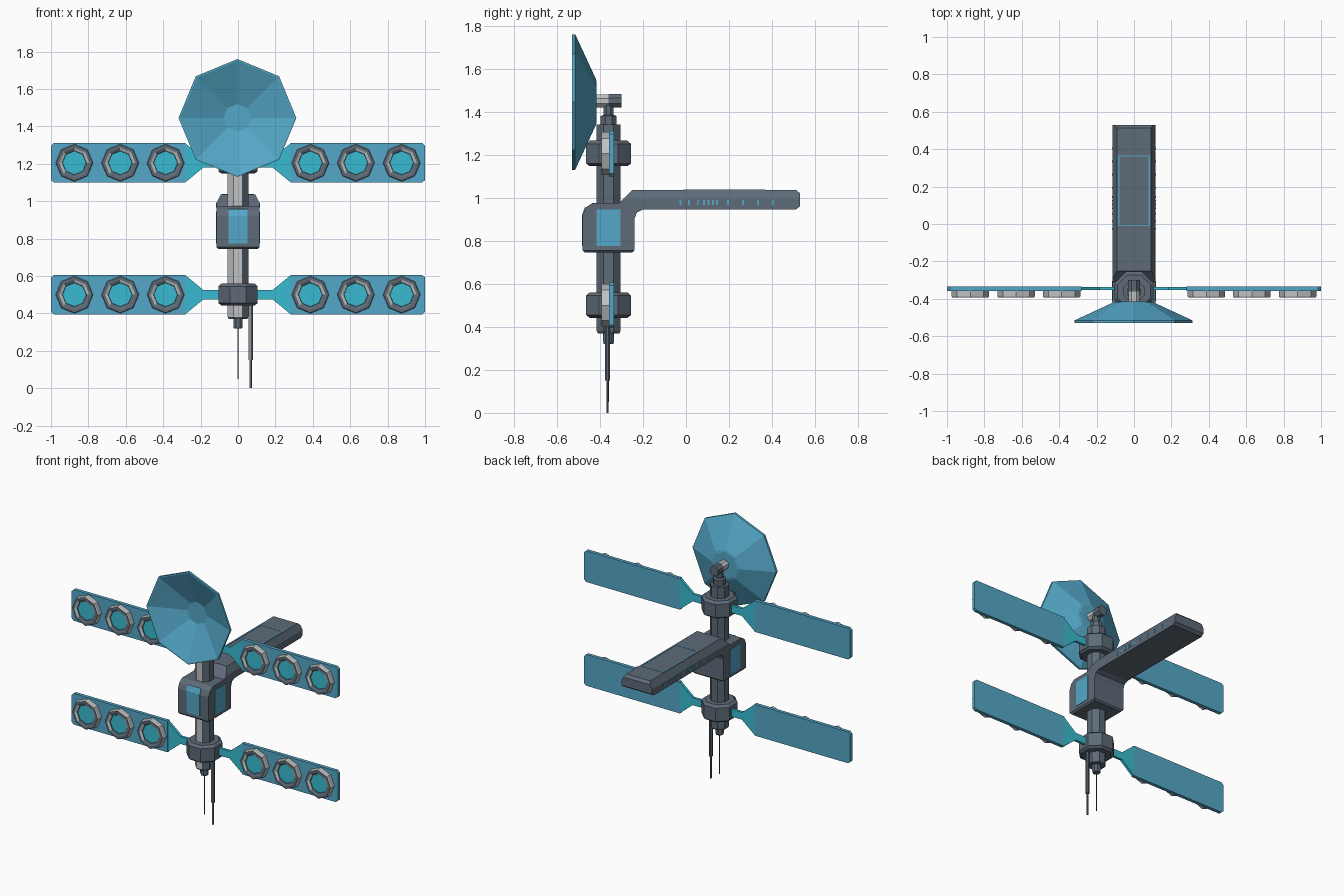
import bpy, bmesh, math
from mathutils import Matrix, Vector

if "Cube" in bpy.data.objects:
    bpy.data.objects.remove(bpy.data.objects["Cube"])

AX = -0.36  # y of the mast axis


def material(name, rgb):
    m = bpy.data.materials.new(name)
    m.diffuse_color = (*rgb, 1)
    m.use_nodes = True
    m.node_tree.nodes["Principled BSDF"].inputs["Base Color"].default_value = m.diffuse_color
    return m


DARK = material("dark grey", (0.11, 0.145, 0.185))
LIGHT = material("light grey", (0.53, 0.54, 0.55))
BLUE = material("panel blue", (0.09, 0.39, 0.58))
CYAN = material("bright cyan", (0.04, 0.50, 0.64))


def finish(name, bm, mats):
    bmesh.ops.recalc_face_normals(bm, faces=bm.faces)
    me = bpy.data.meshes.new(name)
    bm.to_mesh(me)
    bm.free()
    for m in mats:
        me.materials.append(m)
    ob = bpy.data.objects.new(name, me)
    bpy.context.collection.objects.link(ob)
    return ob


def lathe(name, profile, loc, mats, n=8, flat=True, forward=False, rule=None):
    """Turned part from (radius, height); flat puts faces on the axes,
    forward points the part at -y; rule(segment, side) picks the material."""
    bm = bmesh.new()
    phase = math.pi / n if flat else 0
    rings = [[bm.verts.new((r * math.cos(phase + 2 * math.pi * i / n),
                            r * math.sin(phase + 2 * math.pi * i / n), z))
              for i in range(n)] for r, z in profile]
    for s, (a, b) in enumerate(zip(rings, rings[1:])):
        for i in range(n):
            j = (i + 1) % n
            f = bm.faces.new((a[i], a[j], b[j], b[i]))
            f.material_index = rule(s, i) if rule else 0
    bm.faces.new(rings[0])
    cap = bm.faces.new(rings[-1])
    cap.material_index = rule(len(rings) - 1, -1) if rule else 0
    mat = Matrix.Translation(loc)
    if forward:
        mat = mat @ Matrix.Rotation(math.pi / 2, 4, 'X')
    bm.transform(mat)
    return finish(name, bm, mats)


def prism(pts, a, b, place):
    """Extrude a 2D outline from a to b; place(u, v, w) gives the 3D point."""
    bm = bmesh.new()
    lo = [bm.verts.new(place(u, v, a)) for u, v in pts]
    hi = [bm.verts.new(place(u, v, b)) for u, v in pts]
    bm.faces.new(lo)
    bm.faces.new(hi)
    for i in range(len(pts)):
        j = (i + 1) % len(pts)
        bm.faces.new((lo[i], lo[j], hi[j], hi[i]))
    return bm


def box(name, x0, x1, y0, y1, z0, z1, mat):
    bm = prism([(x0, y0), (x1, y0), (x1, y1), (x0, y1)], z0, z1,
               lambda u, v, w: (u, v, w))
    return finish(name, bm, [mat])


# mast: light front strip, dark elsewhere
K = 1 / math.cos(math.pi / 8)
lathe("mast", [(0.05 * K, 0.37), (0.055 * K, 0.38), (0.055 * K, 1.34)], (0, AX, 0),
      [DARK, LIGHT], rule=lambda s, i: 1 if i in (4, 5) and s == 1 else 0)
lathe("mast_cap", [(0.04, 1.34), (0.04, 1.38), (0.025, 1.385), (0.025, 1.44)],
      (0, AX, 0), [DARK])
lathe("mast_foot", [(0.024, 0.32), (0.027, 0.33), (0.027, 0.375)], (0, AX, 0), [DARK])

# antennas below
lathe("thin_antenna", [(0.003, 0.05), (0.003, 0.33)], (0, AX, 0), [DARK], n=6)
lathe("long_antenna", [(0.006, 0.0), (0.006, 0.15), (0.012, 0.15), (0.012, 0.46)],
      (0.068, AX - 0.005, 0), [DARK, LIGHT], rule=lambda s, i: 1 if i in (4, 5) else 0)

# dish and its mount
lathe("dish_mount_front", [(0.032, 0.36), (0.032, 0.43)], (0, 0, 1.45), [LIGHT],
      forward=True)
lathe("dish_mount_back", [(0.034, 0.30), (0.034, 0.36)], (0, 0, 1.45), [DARK],
      forward=True)
lathe("dish", [(0.09, 0.415), (0.105, 0.418), (0.315, 0.515), (0.315, 0.53),
               (0.306, 0.53), (0.075, 0.435)], (-0.003, 0, 1.445), [BLUE],
      flat=False, forward=True)

# body with rear arm: side outline, top edges cut at a slope
side = [(-0.47, 0.745), (-0.25, 0.745), (-0.24, 0.755), (-0.24, 0.90), (-0.228, 0.932),
        (-0.20, 0.945), (0.51, 0.945), (0.53, 0.96), (0.53, 1.02), (0.512, 1.037),
        (-0.25, 1.037), (-0.31, 0.975), (-0.435, 0.975), (-0.465, 0.955),
        (-0.48, 0.92), (-0.48, 0.755)]
bm = prism(side, -0.115, 0.115, lambda u, v, w: (w, u, v))
bm.normal_update()
for s in (-1, 1):
    for co, no in (((0.115 * s, 0, 0.992), (0.047 * s, 0, 0.025)),
                   ((0.115 * s, 0, 0.755), (0.010 * s, 0, -0.010))):
        geom = bm.verts[:] + bm.edges[:] + bm.faces[:]
        bmesh.ops.bisect_plane(bm, geom=geom, plane_co=co,
                               plane_no=Vector(no).normalized(), clear_outer=True)
        bmesh.ops.holes_fill(bm, edges=[e for e in bm.edges if e.is_boundary], sides=0)
finish("body_and_arm", bm, [DARK])

# blue plates on the body, small windows and top frame on the arm
box("front_plate", -0.05, 0.05, -0.484, -0.475, 0.775, 0.92, BLUE)
bm = prism([(-0.484, 0.918), (-0.469, 0.958), (-0.464, 0.953), (-0.479, 0.918)],
           -0.05, 0.05, lambda u, v, w: (w, u, v))
finish("front_plate_top", bm, [BLUE])
for s, tag in ((-1, "left"), (1, "right")):
    x0, x1 = sorted((0.112 * s, 0.118 * s))
    box(tag + "_plate", x0, x1, -0.415, -0.305, 0.775, 0.945, BLUE)
    for k, y in enumerate((-0.03, 0.01, 0.05, 0.08, 0.10, 0.12, 0.14, 0.19, 0.26, 0.33, 0.40)):
        box(f"{tag}_window_{k}", x0, x1, y, y + 0.009, 0.966, 0.99, BLUE)
    f0, f1 = sorted((0.078 * s, 0.086 * s))
    box(tag + "_frame_side", f0, f1, -0.012, 0.367, 1.033, 1.039, BLUE)
for y, tag in ((-0.012, "front"), (0.36, "back")):
    box(tag + "_frame_end", -0.082, 0.082, y, y + 0.007, 1.033, 1.039, BLUE)

# two levels of wings: hub, cyan neck, blue panel, three ringed lamps
neck = [(0.08, -0.025), (0.185, -0.025), (0.282, -0.105), (0.282, 0.105),
        (0.185, 0.025), (0.08, 0.025)]
panel = [(0.28, -0.106), (0.985, -0.106), (1.0, -0.092), (1.0, 0.092),
         (0.985, 0.106), (0.28, 0.106)]
# inner band is light except at the lower right
ring_rule = lambda s, i: (1, 1, 0, 1 if i in (0, 1, 3, 4) else 0, 0, 2)[s]
for level, zc in (("lower", 0.5), ("upper", 1.205)):
    lathe(level + "_hub", [(0.095, zc - 0.058), (0.105 * K, zc - 0.045),
                           (0.105 * K, zc + 0.045), (0.095, zc + 0.06)],
          (0, AX, 0), [DARK])
    for s, tag in ((-1, "left"), (1, "right")):
        put = lambda u, v, w: (s * u, w, zc + v)
        finish(f"{level}_{tag}_neck", prism(neck, -0.354, -0.336, put), [CYAN])
        finish(f"{level}_{tag}_panel", prism(panel, -0.357, -0.334, put), [BLUE])
        for k, x in enumerate((0.387, 0.63, 0.875)):
            lathe(f"{level}_{tag}_lamp_{k}",
                  [(0.1, 0.35), (0.1, 0.387), (0.096, 0.393), (0.081, 0.393),
                   (0.065, 0.386), (0.063, 0.38)],
                  (s * x, 0, zc), [DARK, LIGHT, CYAN], flat=False,
                  forward=True, rule=ring_rule)
